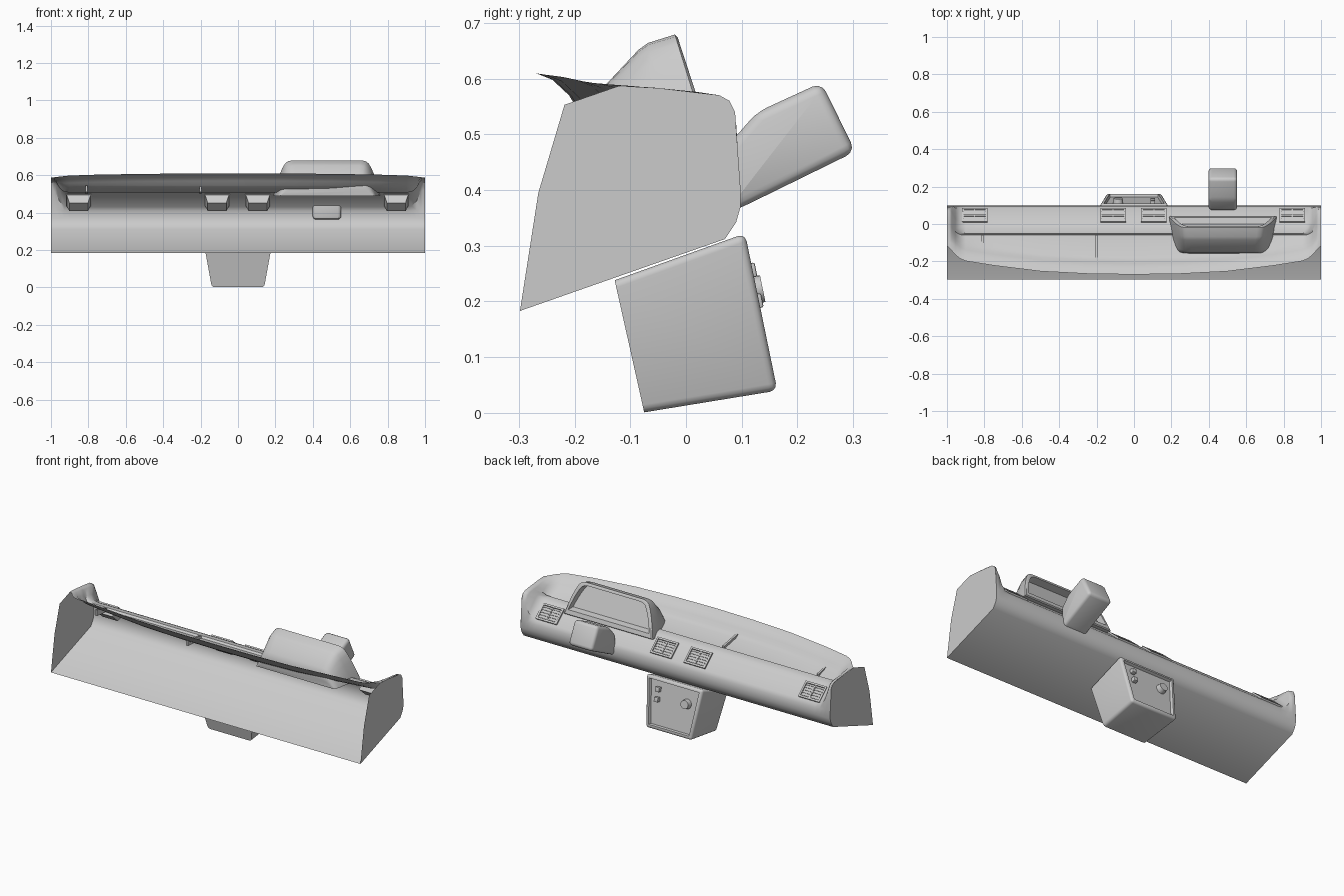
import bpy, bmesh, math
from mathutils import Vector, Matrix

if "Cube" in bpy.data.objects:
    bpy.data.objects.remove(bpy.data.objects["Cube"])


def finish(name, bm, angle=35, recalc=True):
    if recalc:
        bmesh.ops.recalc_face_normals(bm, faces=bm.faces)
    me = bpy.data.meshes.new(name)
    bm.to_mesh(me)
    bm.free()
    ob = bpy.data.objects.new(name, me)
    bpy.context.collection.objects.link(ob)
    bpy.ops.object.select_all(action='DESELECT')
    ob.select_set(True)
    bpy.context.view_layer.objects.active = ob
    bpy.ops.object.shade_smooth_by_angle(angle=math.radians(angle))
    return ob


def loft(bm, sections, closed=False):
    rows = [[bm.verts.new(p) for p in s] for s in sections]
    n = len(rows[0])
    for a, b in zip(rows, rows[1:]):
        for i in range(n if closed else n - 1):
            j = (i + 1) % n
            bm.faces.new((a[i], a[j], b[j], b[i]))
    return rows


def prism(bm, left, right):
    rows = loft(bm, [left, right], True)
    for r in rows:
        bm.faces.new(r)
    bmesh.ops.recalc_face_normals(bm, faces=bm.faces)


def add_box(bm, size, matrix):
    bmesh.ops.create_cube(bm, size=1, matrix=matrix @ Matrix.Diagonal((*size, 1)))


# Dashboard shell: open sheet lofted along x, low tray in the middle, raised ends
def section(x, L, lz, t):
    low = [(L, lz), (L + .03, lz - .012), (L + .06, lz - .04), (L + .075, .545), (L + .1, .528),
           (-.06, .507), (-.05, .517), (-.02, .515), (0, .505), (.085, .43), (.096, .41),
           (.098, .37), (.09, .342), (.07, .312), (-.298, .183)]
    high = [(L, lz), (-.1, .587), (-.08, .585), (-.06, .584), (-.04, .582), (-.01, .579),
            (.02, .576), (.06, .57), (.078, .56), (.09, .52), (.096, .42)] + low[11:]
    return [(x, a[0] * (1 - t) + b[0] * t, a[1] * (1 - t) + b[1] * t) for a, b in zip(low, high)]


half = [(0, -.27, .61, 0), (.25, -.266, .609, 0), (.5, -.253, .607, 0), (.75, -.222, .603, 0),
        (.9, -.198, .598, 0), (.93, -.185, .595, .06), (.955, -.165, .592, .35),
        (.975, -.142, .59, .85), (.985, -.132, .588, .97), (1, -.117, .587, 1)]
stations = [(-x, *r) for x, *r in half[:0:-1]] + half
bm = bmesh.new()
loft(bm, [section(*s) for s in stations])
finish("dashboard_shell", bm, 40)

# Flat end panels
side = [(-.298, .183), (-.265, .395), (-.218, .553), (-.12, .587), (-.05, .583), (.06, .57),
        (.078, .56), (.088, .54), (.098, .4), (.098, .37), (.09, .342), (.07, .312)]
for sx, label in ((-1, "left"), (1, "right")):
    bm = bmesh.new()
    bm.faces.new([bm.verts.new((sx, y, z)) for y, z in side[::sx]])
    finish(label + "_end_panel", bm, recalc=False)

# Tray dividers
for i, (x, y0) in enumerate(((-.81, -.155), (-.2, -.185))):
    bm = bmesh.new()
    pts = [(y0, .545), (-.06, .522), (-.06, .5), (y0, .51)]
    prism(bm, [(x - .006, y, z) for y, z in pts], [(x + .006, y, z) for y, z in pts])
    finish(f"tray_divider_{i}", bm)

# Instrument hood: arch outline swept forward, recessed panel at the back
arch = [(1, 0), (.965, .2), (.89, .56), (.83, .78), (.78, .91), (.72, .98), (.64, 1)]
arch += [(-u, v) for u, v in arch[::-1]]


def hood_section(w, bottom, top):
    b, t = Vector(bottom), Vector(top)
    return [(.475 + u * w, *(b.lerp(t, v))) for u, v in arch]


bm = bmesh.new()
rows = loft(bm, [
    hood_section(.255, (.0, .525), (-.058, .655)),
    hood_section(.262, (.036, .52), (-.013, .664)),
    hood_section(.28, (.043, .497), (-.015, .674)),
    hood_section(.287, (.038, .492), (-.02, .679)),
    hood_section(.28, (-.03, .49), (-.068, .664)),
    hood_section(.272, (-.07, .49), (-.085, .652)),
    hood_section(.262, (-.12, .49), (-.143, .59)),
    hood_section(.255, (-.145, .49), (-.155, .56)),
    hood_section(.25, (-.15, .49), (-.157, .525))], True)
bm.faces.new(rows[0])
bm.faces.new(rows[-1])
finish("instrument_hood", bm)

# Steering column cover
bm = bmesh.new()
pts = [(.075, .36), (.075, .48), (.128, .54), (.243, .593), (.304, .469), (.098, .368)]
prism(bm, [(.398, y, z) for y, z in pts], [(.552, y, z) for y, z in pts])
bmesh.ops.bevel(bm, geom=bm.edges[:], offset=.018, segments=3, profile=.5, affect='EDGES')
finish("steering_column", bm)

# Centre console, tapered downwards, with a recessed panel facing the cabin
bm = bmesh.new()
pts = [(-.128, .238, .183), (.106, .322, .183), (.164, .04, .148), (-.075, .001, .14)]
prism(bm, [(-w, y, z) for y, z, w in pts], [(w, y, z) for y, z, w in pts])
edges = [e for e in bm.edges if max(v.co.y for v in e.verts) > 0
         or (abs(e.verts[0].co.x - e.verts[1].co.x) < .1 and max(v.co.z for v in e.verts) < .1)]
bmesh.ops.bevel(bm, geom=edges, offset=.014, segments=3, profile=.5, affect='EDGES')
bm.normal_update()
face = max((f for f in bm.faces if f.normal.y > .9), key=lambda f: f.calc_area())
bmesh.ops.inset_individual(bm, faces=[face], thickness=.008)
bmesh.ops.inset_individual(bm, faces=[face], thickness=.006, depth=-.016)
finish("centre_console", bm)

# Console knob and buttons, placed in the panel plane
tilt = Matrix.Rotation(math.atan2(.058, .282), 4, 'X')


def on_panel(x, z, out):
    y = .106 + (.322 - z) * .058 / .282
    return Matrix.Translation((x, y - .016 + out, z)) @ tilt


bm = bmesh.new()
bmesh.ops.create_cone(bm, cap_ends=True, segments=24, radius1=.028, radius2=.024, depth=.03,
                      matrix=on_panel(-.085, .22, .012) @ Matrix.Rotation(-math.pi / 2, 4, 'X'))
finish("console_knob", bm)
for i, z in enumerate((.255, .2)):
    bm = bmesh.new()
    add_box(bm, (.026, .024, .026), on_panel(.1, z, .01))
    bmesh.ops.bevel(bm, geom=bm.edges[:], offset=.003, segments=2, profile=.5, affect='EDGES')
    finish(f"console_button_{i}", bm)

# Air vents: frame, slats and rear duct on the slanted face
slope = Matrix.Rotation(-math.atan2(.075, .085), 4, 'X')
for i, x in enumerate((-.852, -.112, .106, .846)):
    m = Matrix.Translation((x, .0445, .4675)) @ slope
    bm = bmesh.new()
    for s in (-1, 1):
        add_box(bm, (.136, .01, .012), m @ Matrix.Translation((0, s * .043, .002)))
        add_box(bm, (.01, .096, .012), m @ Matrix.Translation((s * .063, 0, .002)))
    add_box(bm, (.006, .08, .008), m @ Matrix.Translation((0, 0, .002)))
    for k in range(5):
        add_box(bm, (.118, .011, .002), m @ Matrix.Translation((0, (k - 2) * .0155, .003))
                @ Matrix.Rotation(math.radians(25), 4, 'X'))
    finish(f"vent_grille_{i}", bm, 30)
    bm = bmesh.new()
    duct = [[m @ Vector((a * w, b * h, z)) for a, b in ((-1, -1), (1, -1), (1, 1), (-1, 1))]
            for w, h, z in ((.064, .044, -.002), (.05, .034, -.05))]
    prism(bm, duct[0], duct[1])
    finish(f"vent_duct_{i}", bm, 30)
